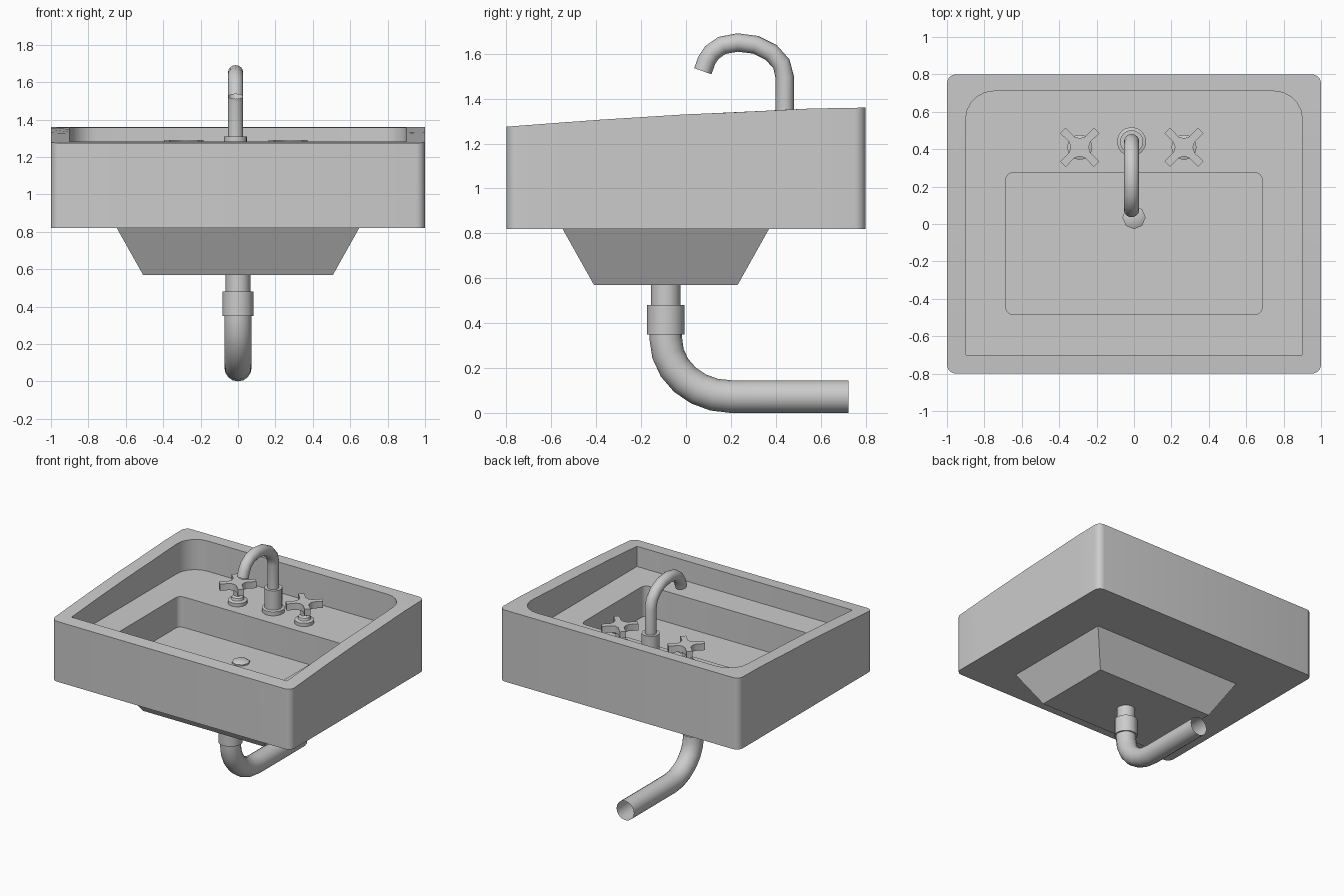
import bpy, bmesh
from math import sin, cos, pi, radians

if "Cube" in bpy.data.objects:
    bpy.data.objects.remove(bpy.data.objects["Cube"])


def finish(name, bm, angle=35):
    bmesh.ops.recalc_face_normals(bm, faces=bm.faces)
    me = bpy.data.meshes.new(name)
    bm.to_mesh(me)
    bm.free()
    ob = bpy.data.objects.new(name, me)
    bpy.context.collection.objects.link(ob)
    smooth(ob, angle)
    return ob


def smooth(ob, angle=35):
    bpy.ops.object.select_all(action='DESELECT')
    bpy.context.view_layer.objects.active = ob
    ob.select_set(True)
    if ob.type == 'CURVE':
        bpy.ops.object.convert(target='MESH')
    bpy.ops.object.shade_smooth_by_angle(angle=radians(angle))


def loft(name, rings, cap_start=True, cap_end=True, angle=35):
    """Skin a stack of closed rings that share a point count."""
    bm = bmesh.new()
    vs = [[bm.verts.new(p) for p in r] for r in rings]
    for a, b in zip(vs, vs[1:]):
        for i in range(len(a)):
            j = (i + 1) % len(a)
            bm.faces.new((a[i], a[j], b[j], b[i]))
    if cap_start:
        bm.faces.new(vs[0][::-1])
    if cap_end:
        bm.faces.new(vs[-1])
    return finish(name, bm, angle)


def lathe(name, x, y, profile, n=16):
    return loft(name, [[(x + r * cos(2 * pi * i / n), y + r * sin(2 * pi * i / n), z)
                        for i in range(n)] for r, z in profile])


def tube(name, pts, r):
    cu = bpy.data.curves.new(name, 'CURVE')
    cu.dimensions = '3D'
    cu.bevel_depth = r
    cu.bevel_resolution = 6
    sp = cu.splines.new('POLY')
    sp.points.add(len(pts) - 1)
    for p, c in zip(sp.points, pts):
        p.co = (*c, 1)
    ob = bpy.data.objects.new(name, cu)
    bpy.context.collection.objects.link(ob)
    smooth(ob)


def outline(x0, x1, y0, y1, r_front, r_back, height, seg=5, cuts=8):
    """Rounded rectangle with subdivided sides; height maps y to z."""
    pts = []
    corners = [(x1 - r_front, y0 + r_front, r_front, -90), (x1 - r_back, y1 - r_back, r_back, 0),
               (x0 + r_back, y1 - r_back, r_back, 90), (x0 + r_front, y0 + r_front, r_front, 180)]
    for k, (cx, cy, r, a0) in enumerate(corners):
        for i in range(seg + 1):
            a = radians(a0 + 90 * i / seg)
            pts.append((cx + r * cos(a), cy + r * sin(a)))
        if k in (0, 2):
            nx, ny, nr, _ = corners[(k + 1) % 4]
            end = (nx + nr, ny) if k == 0 else (nx - nr, ny)
            sx, sy = pts[-1]
            for i in range(1, cuts):
                t = i / cuts
                pts.append((sx + (end[0] - sx) * t, sy + (end[1] - sy) * t))
    return [(x, y, height(y)) for x, y in pts]


def rim(y):
    """Height of the sloping rim."""
    keys = [(-.8, 1.275), (-.4, 1.305), (0, 1.33), (.3, 1.342), (.5, 1.355), (.8, 1.36)]
    for (ya, za), (yb, zb) in zip(keys, keys[1:]):
        if y <= yb:
            return za + (zb - za) * (y - ya) / (yb - ya)
    return keys[-1][1]


def flat(z):
    return lambda y: z


SHELF, FLOOR = 1.13, 0.90

# Basin body: outer wall, sloping rim, shelf and sunken bowl
outer = (-1, 1, -.8, .8, .05, .05)
recess = (-.9, .9, -.7, .71, .004, .15)
bowl = (-.685, .685, -.485, .275, .04, .04)
loft("sink_body", [outline(*outer, flat(.82)), outline(*outer, rim), outline(*recess, rim),
                   outline(*recess, flat(SHELF)), outline(*bowl, flat(SHELF)),
                   outline(*bowl, flat(FLOOR))])

# Tapered underside of the bowl
def rect(hx, y0, y1, z):
    return [(-hx, y0, z), (hx, y0, z), (hx, y1, z), (-hx, y1, z)]

loft("bowl_underside", [rect(.648, -.55, .37, .82), rect(.508, -.41, .23, .57)], cap_start=False)

# Drain plug
lathe("drain_plug", 0, .035, [(.062, FLOOR), (.062, FLOOR + .01), (.04, FLOOR + .022)], 8)

# Waste pipe with its coupling and open end
PY = -.09
lathe("drain_tailpiece", 0, PY, [(.066, .58), (.066, .44)])
lathe("pipe_coupling", 0, PY, [(.083, .35), (.083, .48)])
bend = [(0, .2 - .29 * cos(pi / 2 * i / 6), .33 - .2575 * sin(pi / 2 * i / 6)) for i in range(7)]
tube("waste_pipe", [(0, PY, .42)] + bend + [(0, .725, .0725)], .0725)

# Gooseneck tap
FX, FY = -.013, .44
lathe("tap_base", FX, FY, [(.078, SHELF), (.078, SHELF + .03), (.062, SHELF + .035), (.062, 1.31)])
neck = [(.44, 1.29), (.44, 1.495), (.425, 1.555), (.38, 1.605), (.31, 1.64), (.23, 1.65),
        (.16, 1.637), (.115, 1.605), (.092, 1.57), (.075, 1.522)]
tube("tap_spout", [(FX, y, z) for y, z in neck], .041)

# Cross handles on turned stems
for side, hx in (("left", -.29), ("right", .267)):
    hy = .41
    lathe(side + "_handle_stem", hx, hy, [(.067, SHELF), (.067, SHELF + .025), (.045, SHELF + .032),
                                          (.04, SHELF + .05), (.027, SHELF + .06), (.03, 1.25)])
    star = []
    for k in range(4):
        a = pi / 4 + k * pi / 2
        for u, v in ((.06, -.02), (.127, -.021), (.127, .021), (.06, .02), (.034, .034)):
            star.append((hx + u * cos(a) - v * sin(a), hy + u * sin(a) + v * cos(a)))
    loft(side + "_handle_cross", [[(x, y, z) for x, y in star] for z in (1.24, 1.29)])
